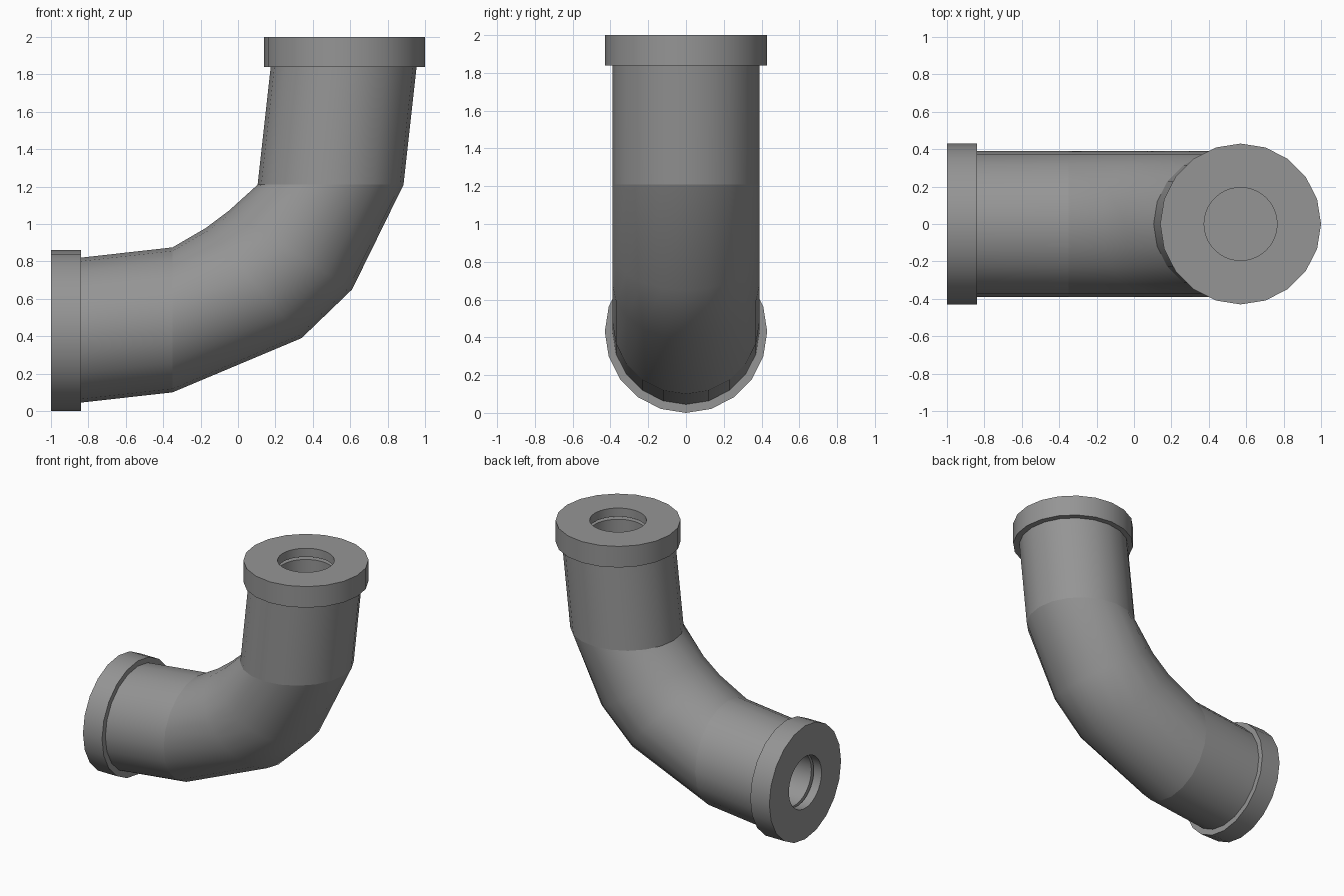
import bpy, bmesh, math
from mathutils import Vector, Matrix

if "Cube" in bpy.data.objects:
    bpy.data.objects.remove(bpy.data.objects["Cube"], do_unlink=True)

grey = bpy.data.materials.new("pipe grey")
grey.use_nodes = True
GREY = (0.3, 0.3, 0.3, 1)
grey.diffuse_color = GREY
grey.node_tree.nodes["Principled BSDF"].inputs["Base Color"].default_value = GREY

SIDES = 20
HOLE_SIDES = 40
PIPE_R = 0.39


def finish(bm, name, matrix=Matrix(), recalc=True):
    if recalc:
        bmesh.ops.recalc_face_normals(bm, faces=bm.faces)
    mesh = bpy.data.meshes.new(name)
    bm.to_mesh(mesh)
    bm.free()
    mesh.materials.append(grey)
    obj = bpy.data.objects.new(name, mesh)
    obj.matrix_world = matrix
    bpy.context.collection.objects.link(obj)
    bpy.ops.object.select_all(action="DESELECT")
    obj.select_set(True)
    bpy.context.view_layer.objects.active = obj
    bpy.ops.object.shade_smooth_by_angle(angle=math.radians(35))
    return obj


def skin(bm, rings):
    """Join neighbouring rings of vertices with quads."""
    for a, b in zip(rings, rings[1:]):
        n = len(a)
        for i in range(n):
            j = (i + 1) % n
            bm.faces.new((a[i], a[j], b[j], b[i]))


def pipe(name, spans):
    """Loft rings; each span gives the outer and inner bend points in x, z."""
    bm = bmesh.new()
    rings = []
    for x0, z0, x1, z1 in spans:
        outer, inner = Vector((x0, 0, z0)), Vector((x1, 0, z1))
        mid, half = (outer + inner) / 2, (outer - inner) / 2
        ring = []
        for i in range(SIDES):
            t = math.tau * i / SIDES
            ring.append(bm.verts.new(mid + half * math.cos(t)
                                     + Vector((0, PIPE_R * math.sin(t), 0))))
        rings.append(ring)
    skin(bm, rings)
    finish(bm, name)


def circle(bm, radius, z, sides):
    return [bm.verts.new((radius * math.cos(math.tau * i / sides),
                          radius * math.sin(math.tau * i / sides), z))
            for i in range(sides)]


def flange(name, matrix):
    """Collar with a round bore; its mouth is at local z = 0, facing +z."""
    bm = bmesh.new()
    # Collar underside and rim
    rim = [circle(bm, r, z, SIDES) for r, z in ((0.3, -0.16), (0.43, -0.16), (0.43, 0))]
    skin(bm, rim)
    # Bore with a narrow groove and a flat floor
    profile = ((0.195, 0), (0.195, -0.065), (0.25, -0.065),
               (0.25, -0.085), (0.195, -0.085), (0.195, -0.3))
    bore = [circle(bm, r, z, HOLE_SIDES) for r, z in profile]
    skin(bm, bore)
    bm.faces.new(bore[-1])
    # Flat mouth between the rim and the bore
    edges = [bm.edges.get((loop[i - 1], loop[i]))
             for loop in (rim[-1], bore[0]) for i in range(len(loop))]
    bmesh.ops.triangle_fill(bm, edges=edges, use_beauty=True, normal=(0, 0, 1))
    bmesh.ops.recalc_face_normals(bm, faces=bm.faces)
    # Make sure the mouth faces outward
    mouth = [f for f in bm.faces if all(abs(v.co.z) < 1e-5 for v in f.verts)]
    if mouth[0].normal.z < 0:
        bmesh.ops.reverse_faces(bm, faces=bm.faces)
    finish(bm, name, matrix, recalc=False)


# Elbow and the two straight lengths
low_end = (-0.84, 0.045, -0.84, 0.82)
low_joint = (-0.35, 0.1, -0.35, 0.875)
high_joint = (0.885, 1.21, 0.105, 1.21)
high_end = (0.955, 1.84, 0.175, 1.84)
pipe("lower_pipe", [low_end, low_joint])
pipe("elbow", [low_joint, (0.34, 0.39, -0.17, 0.98), (0.61, 0.65, -0.05, 1.07), high_joint])
pipe("upper_pipe", [high_joint, high_end])

# End collars
flange("upper_flange", Matrix.Translation((0.57, 0, 2)))
flange("lower_flange", Matrix.Translation((-1, 0, 0.43)) @ Matrix.Rotation(-math.pi / 2, 4, "Y"))
